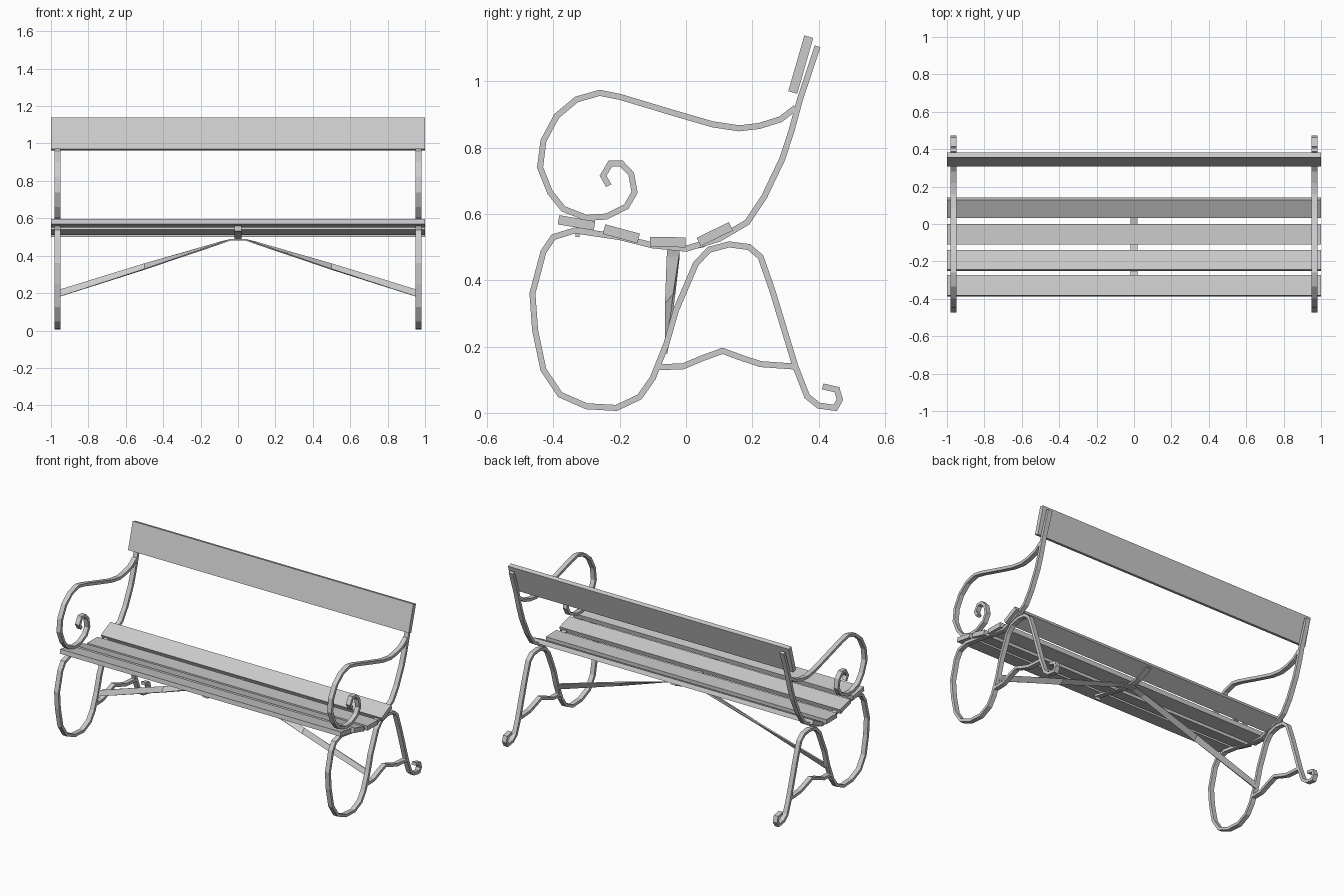
import bpy, bmesh, math
from mathutils import Vector

if "Cube" in bpy.data.objects:
    bpy.data.objects.remove(bpy.data.objects["Cube"])


def sweep(name, rings):
    """Skin a list of four-point sections into a closed bar."""
    bm = bmesh.new()
    loops = [[bm.verts.new(p) for p in ring] for ring in rings]
    for a, b in zip(loops, loops[1:]):
        for i in range(4):
            j = (i + 1) % 4
            bm.faces.new((a[i], a[j], b[j], b[i]))
    bm.faces.new(loops[0])
    bm.faces.new(loops[-1])
    bmesh.ops.recalc_face_normals(bm, faces=bm.faces)
    me = bpy.data.meshes.new(name)
    bm.to_mesh(me)
    bm.free()
    ob = bpy.data.objects.new(name, me)
    bpy.context.collection.objects.link(ob)
    return ob


def ribbon(name, path, x, width=0.03, thick=0.018):
    """Flat iron strip bent along a (y, z) path."""
    pts = [Vector(p) for p in path]
    rings = []
    for i, p in enumerate(pts):
        d0 = (p - pts[i - 1]).normalized() if i else (pts[1] - p).normalized()
        d1 = (pts[i + 1] - p).normalized() if i < len(pts) - 1 else d0
        t = (d0 + d1).normalized()
        n = Vector((-t.y, t.x)) * (thick / 2 / max(t.dot(d0), 0.6))
        a, b = p + n, p - n
        rings.append([(x - width / 2, *a), (x + width / 2, *a),
                      (x + width / 2, *b), (x - width / 2, *b)])
    return sweep(name, rings)


def slat(name, y, z, depth, thick, tilt):
    bpy.ops.mesh.primitive_cube_add(size=1, location=(0, y, z))
    ob = bpy.context.object
    ob.name = name
    ob.scale = (2, depth, thick)
    ob.rotation_euler.x = math.radians(tilt)


# Side profiles
back_seat_legs = [
    (.397, 1.105), (.345, .95), (.318, .85), (.29, .765), (.235, .65), (.185, .575),
    (.10, .525), (0, .495), (-.10, .505), (-.20, .53), (-.335, .55),
    (-.40, .53), (-.43, .485), (-.463, .36), (-.455, .25), (-.43, .13),
    (-.38, .055), (-.30, .02), (-.21, .015), (-.14, .048), (-.10, .105),
    (-.06, .205), (-.03, .31), (.03, .45), (.07, .492), (.13, .508),
    (.19, .50), (.225, .47), (.26, .37), (.33, .14), (.365, .05),
    (.40, .022), (.45, .015), (.464, .04), (.455, .07), (.412, .08)]
arm = [
    (.33, .92), (.285, .885), (.22, .865), (.16, .858), (.08, .87),
    (-.02, .899), (-.20, .953), (-.26, .965), (-.33, .945), (-.39, .895),
    (-.43, .82), (-.44, .74), (-.41, .665), (-.37, .615), (-.30, .588),
    (-.24, .592), (-.18, .622), (-.155, .665), (-.165, .72), (-.195, .752),
    (-.228, .752), (-.25, .715), (-.233, .685)]
leg_brace = [(-.085, .138), (-.01, .14), (.05, .165), (.11, .187),
             (.17, .165), (.225, .147), (.325, .14)]

# End frames, both sides
for side, x in (("left", -.965), ("right", .965)):
    ribbon(side + "_frame", back_seat_legs, x)
    ribbon(side + "_armrest", arm, x)
    ribbon(side + "_leg_brace", leg_brace, x)

# Wooden slats
slat("seat_slat_1", -.33, .573, .11, .028, -9.5)
slat("seat_slat_2", -.195, .54, .108, .03, -15)
slat("seat_slat_3", -.055, .515, .108, .03, -1)
slat("seat_slat_4", .087, .539, .108, .028, 26)
slat("backrest_slat", .346, 1.05, .175, .028, 74)

# Support strip under the middle of the seat
ribbon("middle_support", [(-.328, .53), (-.325, .552), (-.20, .527), (-.10, .502),
                          (0, .495), (.05, .505), (.13, .542)], 0, .036, .012)

# Long cross brace, twisting from upright at the ends to flat in the middle
rings = []
for x, z, y, twist in ((-.96, .198, -.057, 80), (-.5, .342, -.048, 50), (-.1, .467, -.039, 10),
                       (-.04, .485, -.038, 0), (.04, .485, -.038, 0),
                       (.1, .467, -.039, 10), (.5, .342, -.048, 50), (.96, .198, -.057, 80)):
    a = math.radians(twist)
    u = Vector((0, math.cos(a), math.sin(a))) * .019
    v = Vector((0, -math.sin(a), math.cos(a))) * .004
    c = Vector((x, y, z))
    rings.append([c + u + v, c - u + v, c - u - v, c + u - v])
sweep("cross_brace", rings)
